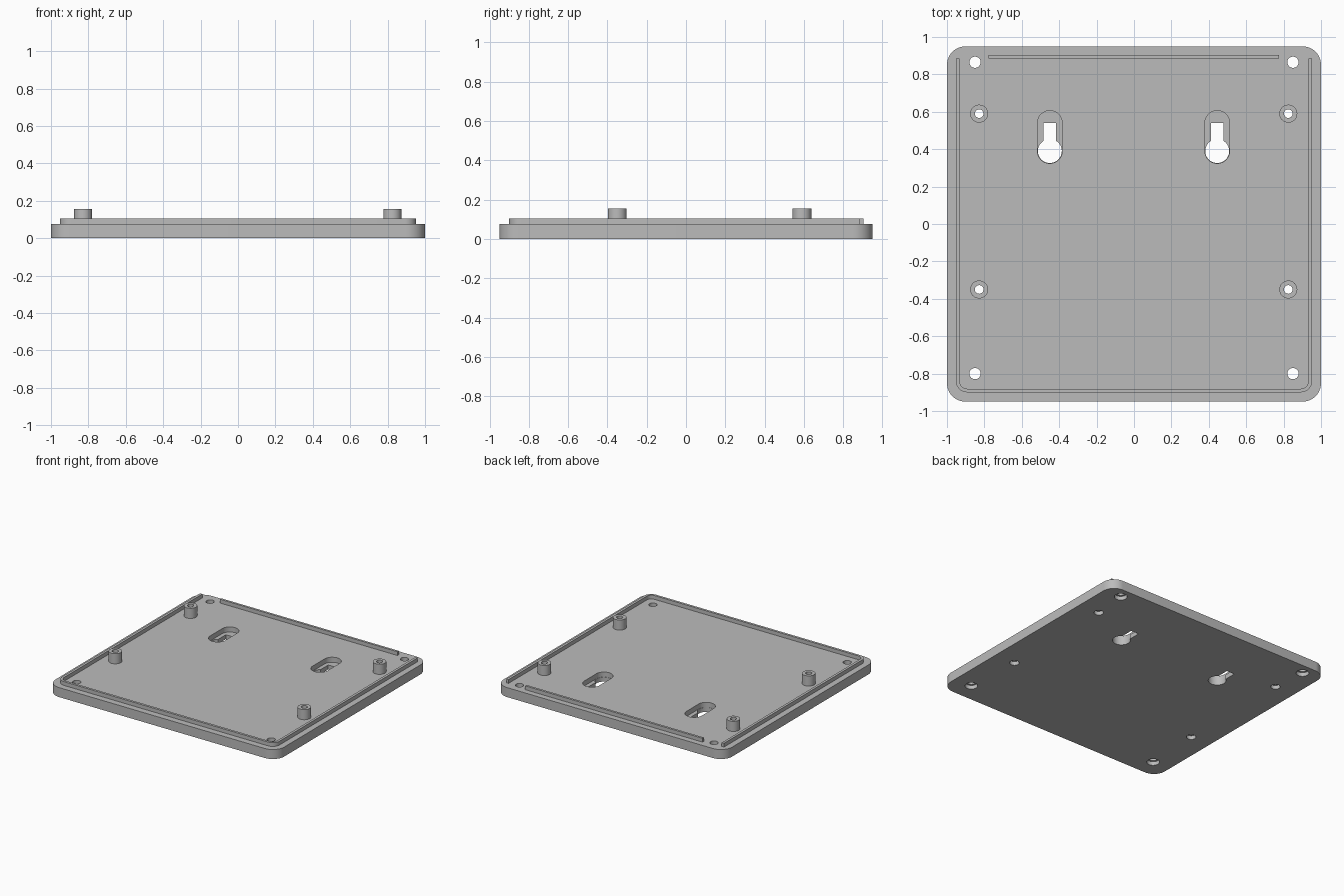
import bpy, bmesh
from math import sin, cos, pi, radians

cube = bpy.data.objects.get("Cube")
if cube:
    bpy.data.objects.remove(cube, do_unlink=True)

grey = bpy.data.materials.new("plain grey")
grey.use_nodes = True
grey.diffuse_color = (0.5, 0.5, 0.5, 1)
grey.node_tree.nodes["Principled BSDF"].inputs["Base Color"].default_value = (0.5, 0.5, 0.5, 1)

FLOOR, RIM_TOP, BOSS_TOP = 0.075, 0.105, 0.155


def arc(x, y, r, start, end, steps):
    angles = [radians(start + (end - start) * i / steps) for i in range(steps + 1)]
    return [(x + r * cos(a), y + r * sin(a)) for a in angles]


def circle(x, y, r, steps=40):
    return arc(x, y, r, 0, 360, steps)[:-1]


def box(x0, x1, y0, y1):
    return [(x0, y0), (x1, y0), (x1, y1), (x0, y1)]


def prism(name, outline, z0, z1):
    """Extrude a flat outline between two heights."""
    bm = bmesh.new()
    base = bm.faces.new([bm.verts.new((x, y, z0)) for x, y in outline])
    result = bmesh.ops.extrude_face_region(bm, geom=[base])
    top = [v for v in result["geom"] if isinstance(v, bmesh.types.BMVert)]
    bmesh.ops.translate(bm, verts=top, vec=(0, 0, z1 - z0))
    bmesh.ops.recalc_face_normals(bm, faces=bm.faces)
    mesh = bpy.data.meshes.new(name)
    bm.to_mesh(mesh)
    bm.free()
    mesh.materials.append(grey)
    obj = bpy.data.objects.new(name, mesh)
    bpy.context.collection.objects.link(obj)
    return obj


def activate(obj):
    bpy.ops.object.select_all(action="DESELECT")
    obj.select_set(True)
    bpy.context.view_layer.objects.active = obj


def cut(obj, outline, z0, z1):
    """Remove a prism from an object."""
    cutter = prism("cutter", outline, z0, z1)
    cutter.hide_render = True
    activate(obj)
    mod = obj.modifiers.new("cut", "BOOLEAN")
    mod.operation, mod.solver, mod.object = "DIFFERENCE", "EXACT", cutter
    bpy.ops.object.modifier_apply(modifier=mod.name)
    bpy.data.objects.remove(cutter, do_unlink=True)


# Base plate with rounded corners
corners = [(0.9, 0.85, 0), (-0.9, 0.85, 90), (-0.9, -0.85, 180), (0.9, -0.85, 270)]
outline = [p for x, y, a in corners for p in arc(x, y, 0.1, a, a + 90, 12)]
plate = prism("base_plate", outline, 0, FLOOR)
parts = [plate]

# Keyhole hangers: rounded pocket above a narrow slot and a round opening
for x in (-0.45, 0.445):
    pocket = arc(x, 0.54, 0.066, 0, 180, 24) + arc(x, 0.39, 0.066, 180, 360, 24)
    cut(plate, pocket, 0.035, 0.2)
    slot = arc(x, 0.39, 0.064, 122, 418, 32) + [(x + 0.034, 0.54), (x - 0.034, 0.54)]
    cut(plate, slot, -0.1, 0.06)

# Corner screw holes with wider recesses underneath
for x in (-0.85, 0.85):
    for y in (-0.8, 0.865):
        cut(plate, circle(x, y, 0.03), -0.1, 0.2)
        cut(plate, circle(x, y, 0.046), -0.1, 0.03)

# Hollow standoffs, open through the plate
for side, x in (("right", -0.828), ("left", 0.825)):
    for end, y in (("front", -0.35), ("back", 0.59)):
        cut(plate, circle(x, y, 0.023), -0.1, 0.2)
        cut(plate, circle(x, y, 0.034), -0.1, 0.03)
        standoff = prism(f"{end}_{side}_standoff", circle(x, y, 0.048), FLOOR - 0.005, BOSS_TOP)
        cut(standoff, circle(x, y, 0.023), 0, 0.3)
        parts.append(standoff)


# Locating lip around the front and sides, and a straight lip at the back
def u_path(x, y, r):
    left = arc(-x + r, -y + r, r, 180, 270, 8)
    right = arc(x - r, -y + r, r, 270, 360, 8)
    return [(-x, 0.885)] + left + right + [(x, 0.885)]


u_outline = u_path(0.952, 0.9, 0.06) + u_path(0.932, 0.881, 0.04)[::-1]
parts.append(prism("side_lip", u_outline, FLOOR - 0.004, RIM_TOP))
parts.append(prism("back_lip", box(-0.778, 0.774, 0.886, 0.904), FLOOR - 0.004, RIM_TOP))

# Smooth round walls, sharp edges
for part in parts:
    activate(part)
    bpy.ops.object.shade_smooth_by_angle(angle=pi / 6)
